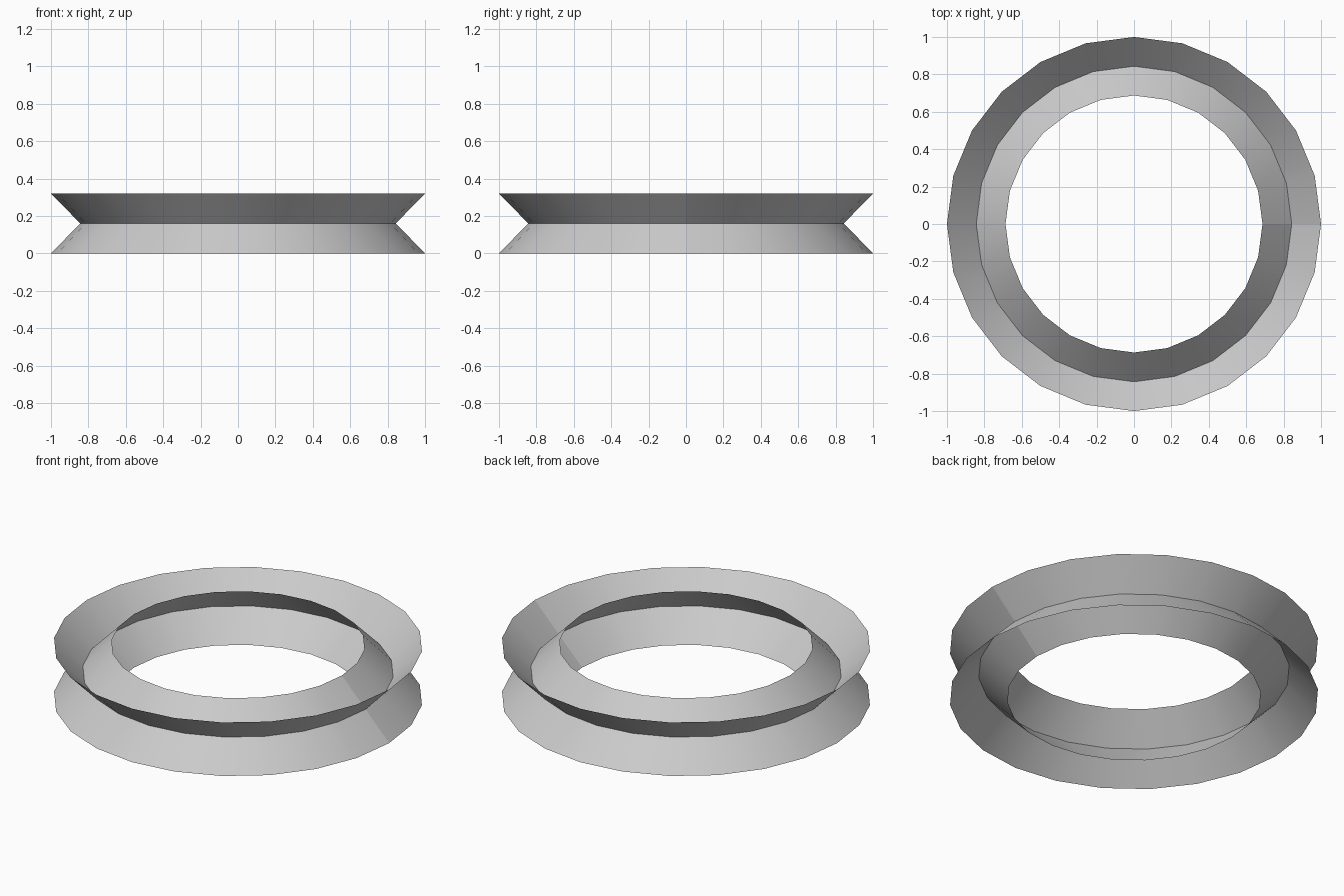
import bpy
import bmesh
from mathutils import Matrix

SEGMENTS = 24
HEIGHT = 0.32
OUTER, INNER = 1.0, 0.687

if "Cube" in bpy.data.objects:
    bpy.data.objects.remove(bpy.data.objects["Cube"], do_unlink=True)


def make_material(name, colour):
    mat = bpy.data.materials.new(name)
    mat.use_nodes = True
    mat.diffuse_color = colour
    mat.node_tree.nodes["Principled BSDF"].inputs["Base Color"].default_value = colour
    return mat


def make_band(name, bottom_radius, top_radius, mat):
    """Open, thin conical band standing on the ground."""
    bm = bmesh.new()
    bmesh.ops.create_cone(
        bm, cap_ends=False, segments=SEGMENTS,
        radius1=bottom_radius, radius2=top_radius, depth=HEIGHT,
        matrix=Matrix.Translation((0, 0, HEIGHT / 2)))
    for face in bm.faces:
        face.smooth = True
    # Shading seam on the +x side
    for edge in bm.edges:
        if all(abs(v.co.y) < 0.001 and v.co.x > 0 for v in edge.verts):
            edge.smooth = False
    mesh = bpy.data.meshes.new(name)
    bm.to_mesh(mesh)
    bm.free()
    mesh.materials.append(mat)
    obj = bpy.data.objects.new(name, mesh)
    bpy.context.collection.objects.link(obj)
    return obj


# Two bands cross halfway up, giving the ring an X-shaped section
grey = make_material("light grey", (0.6, 0.6, 0.6, 1))
make_band("narrowing_band", OUTER, INNER, grey)
make_band("flaring_band", INNER, OUTER, grey)
